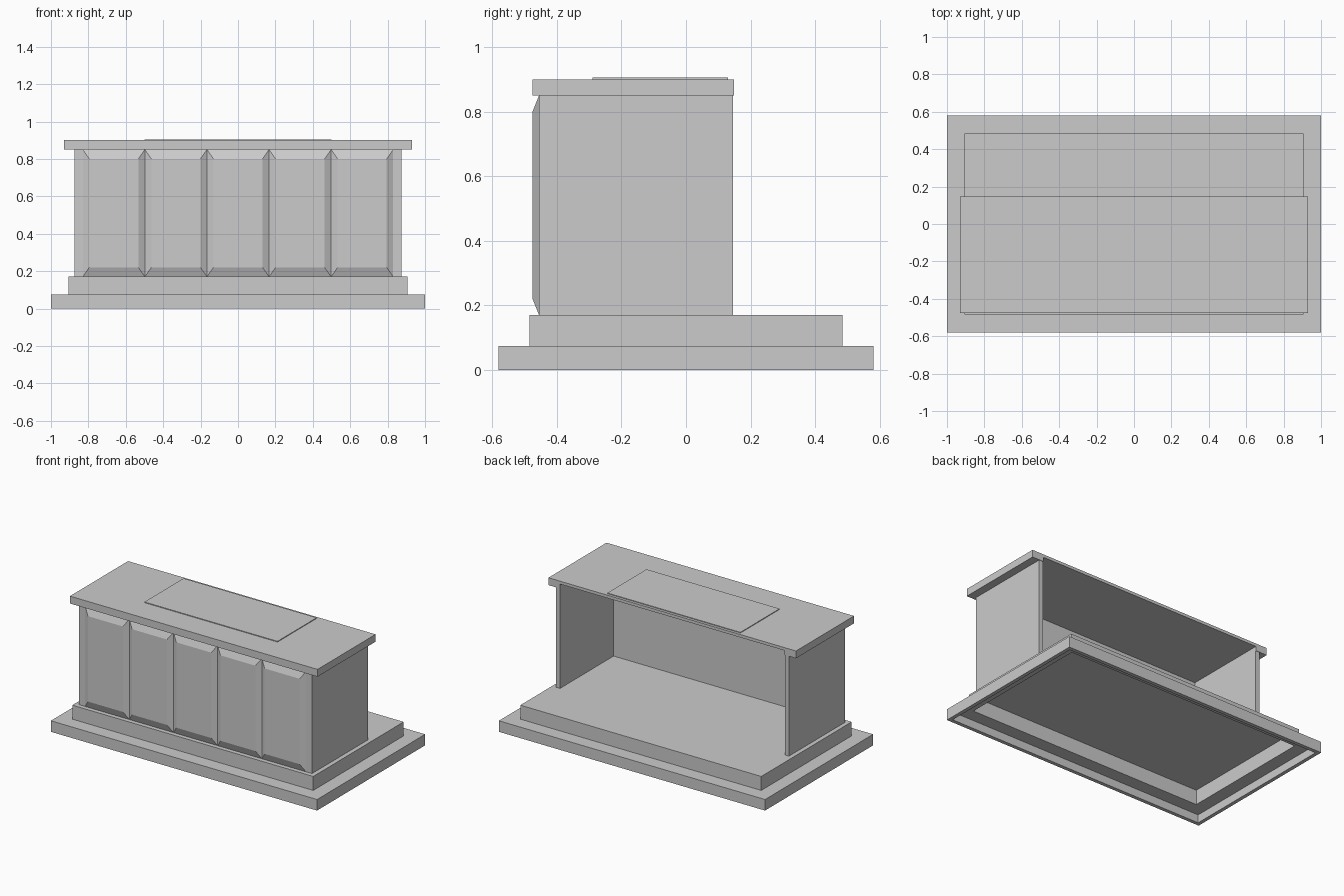
import bpy
import bmesh

if "Cube" in bpy.data.objects:
    bpy.data.objects.remove(bpy.data.objects["Cube"])


def loft(name, loops, cap_first=True, cap_last=True, closed=False):
    """Bridge successive point loops into a mesh."""
    bm = bmesh.new()
    rings = [[bm.verts.new(p) for p in loop] for loop in loops]
    n = len(rings[0])
    pairs = list(zip(rings, rings[1:]))
    if closed:
        pairs.append((rings[-1], rings[0]))
    for a, b in pairs:
        for i in range(n):
            j = (i + 1) % n
            bm.faces.new((a[i], a[j], b[j], b[i]))
    if cap_first:
        bm.faces.new(rings[0])
    if cap_last:
        bm.faces.new(rings[-1])
    bmesh.ops.recalc_face_normals(bm, faces=bm.faces)
    mesh = bpy.data.meshes.new(name)
    bm.to_mesh(mesh)
    bm.free()
    obj = bpy.data.objects.new(name, mesh)
    bpy.context.collection.objects.link(obj)
    return obj


def rect(x0, x1, y0, y1, z):
    return [(x0, y0, z), (x1, y0, z), (x1, y1, z), (x0, y1, z)]


def box(name, x0, x1, y0, y1, z0, z1):
    return loft(name, [rect(x0, x1, y0, y1, z) for z in (z0, z1)])


def u_wall(name, outer_x, inner_x, front, inner_front, back, z0, z1):
    """Three-sided wall, open to the back."""
    plan = [(-outer_x, front), (outer_x, front), (outer_x, back), (inner_x, back),
            (inner_x, inner_front), (-inner_x, inner_front), (-inner_x, back),
            (-outer_x, back)]
    return loft(name, [[(x, y, z) for x, y in plan] for z in (z0, z1)])


# Stepped plinth: a shell that is hollow underneath
steps = [(1.0, 0.58, 0.0), (1.0, 0.58, 0.075), (0.905, 0.485, 0.075),
         (0.905, 0.485, 0.17)]
inside = [(0.885, 0.465, 0.155), (0.885, 0.465, 0.055),
          (0.975, 0.555, 0.055), (0.975, 0.555, 0.0)]
shell = loft("stepped_plinth",
             [rect(-x, x, -y, y, z) for x, y, z in inside + steps])

# Counter body, open at the back
BACK = 0.145
u_wall("counter_body", 0.875, 0.845, -0.455, -0.43, BACK, 0.17, 0.88)

# Worktop with an overhanging rim
u_wall("worktop_rim", 0.93, 0.845, -0.475, -0.43, BACK + 0.003, 0.85, 0.88)
box("worktop", -0.93, 0.93, -0.475, BACK + 0.003, 0.88, 0.90)
box("worktop_inlay", -0.5, 0.5, -0.29, 0.13, 0.90, 0.905)

# Raised, bevelled front panels
COUNT, SPAN = 5, 1.66
width = SPAN / COUNT
for i in range(COUNT):
    left = -SPAN / 2 + i * width
    loops = []
    for inset_x, inset_z, y in ((0, 0, -0.455), (0.035, 0.05, -0.475)):
        a, b = left + inset_x, left + width - inset_x
        lo, hi = 0.17 + inset_z, 0.85 - inset_z
        loops.append([(a, y, lo), (b, y, lo), (b, y, hi), (a, y, hi)])
    loft("front_panel_%d" % (i + 1), loops, cap_first=False)
